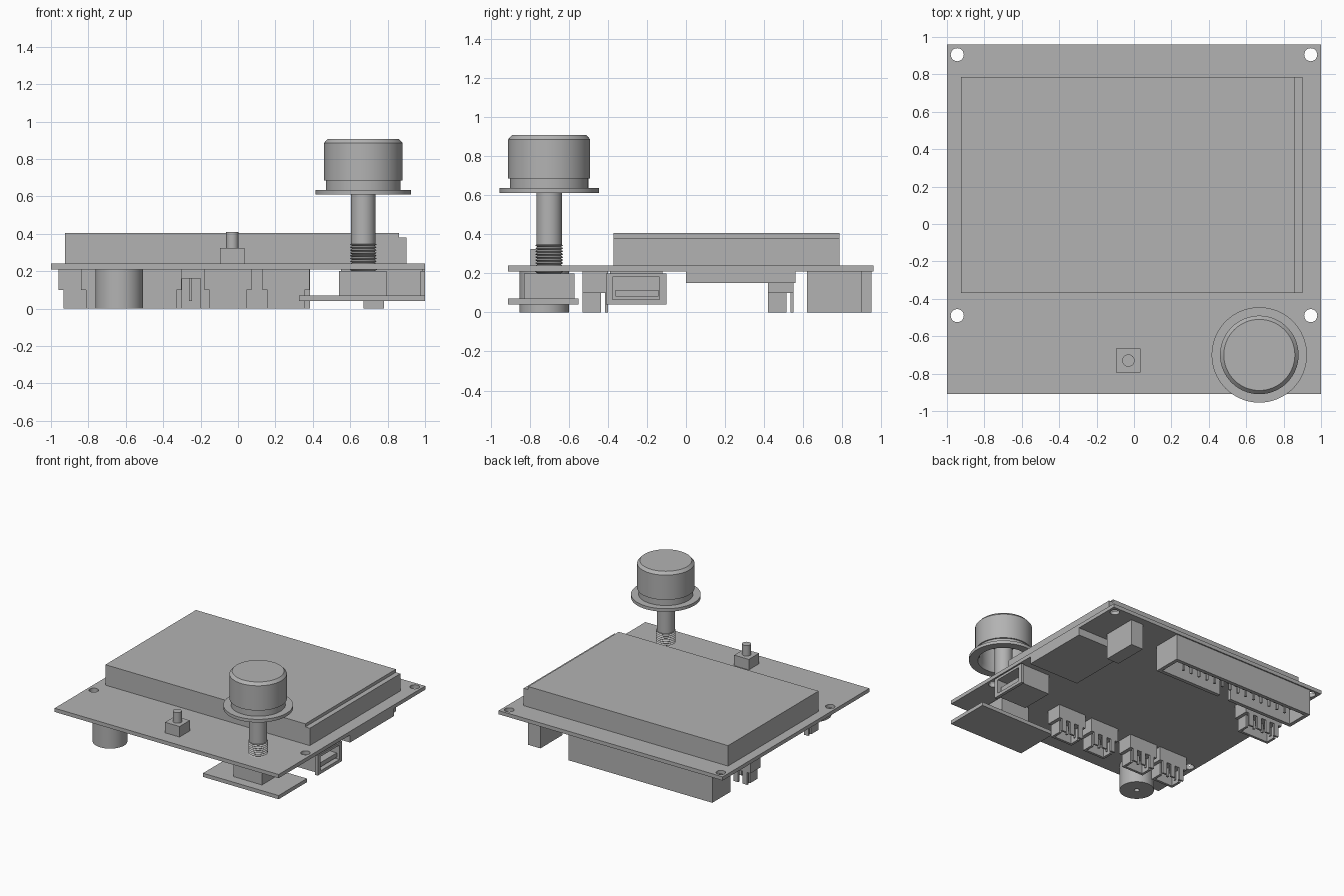
import bpy, bmesh
from math import cos, sin, pi

old = bpy.data.objects.get("Cube")
if old:
    bpy.data.objects.remove(old, do_unlink=True)

grey = bpy.data.materials.new("plain grey")
grey.use_nodes = True
COLOUR = (0.45, 0.45, 0.45, 1)
grey.diffuse_color = COLOUR
grey.node_tree.nodes["Principled BSDF"].inputs["Base Color"].default_value = COLOUR


def finish(bm, name, smooth=False):
    bmesh.ops.recalc_face_normals(bm, faces=bm.faces)
    mesh = bpy.data.meshes.new(name)
    bm.to_mesh(mesh)
    bm.free()
    mesh.materials.append(grey)
    ob = bpy.data.objects.new(name, mesh)
    bpy.context.collection.objects.link(ob)
    if smooth:
        bpy.ops.object.select_all(action='DESELECT')
        ob.select_set(True)
        bpy.context.view_layer.objects.active = ob
        bpy.ops.object.shade_smooth_by_angle()
    return ob


def boxes(name, *spans):
    """One object from boxes given as (x0, x1, y0, y1, z0, z1)."""
    bm = bmesh.new()
    for x0, x1, y0, y1, z0, z1 in spans:
        made = bmesh.ops.create_cube(bm, size=1)["verts"]
        for v in made:
            v.co.x = x1 if v.co.x > 0 else x0
            v.co.y = y1 if v.co.y > 0 else y0
            v.co.z = z1 if v.co.z > 0 else z0
    return finish(bm, name)


def lathe(name, x, y, profile, sides=48):
    """Spin (radius, height) points about an upright axis; radius 0 closes an end."""
    bm = bmesh.new()
    rings = []
    for r, z in profile:
        n = sides if r else 1
        rings.append([bm.verts.new((x + r * cos(2 * pi * i / sides),
                                    y + r * sin(2 * pi * i / sides), z)) for i in range(n)])
    for a, b in zip(rings, rings[1:]):
        for i in range(sides):
            j = (i + 1) % sides
            quad = [a[i % len(a)], a[j % len(a)], b[j % len(b)], b[i % len(b)]]
            bm.faces.new(list(dict.fromkeys(quad)))
    return finish(bm, name, True)


def cut(ob, cutter):
    cutter.hide_render = True
    cutter.hide_set(True)
    mod = ob.modifiers.new("cut", 'BOOLEAN')
    mod.operation = 'DIFFERENCE'
    mod.solver = 'EXACT'
    mod.object = cutter
    bpy.context.view_layer.objects.active = ob
    bpy.ops.object.modifier_apply(modifier=mod.name)
    bpy.data.objects.remove(cutter, do_unlink=True)


# Circuit board with four mounting holes
LOW, TOP = 0.21, 0.24
board = boxes("circuit_board", (-1, 1, -0.91, 0.96, LOW, TOP))
for hx in (-0.945, 0.945):
    for hy in (-0.49, 0.905):
        cut(board, lathe("hole_cutter", hx, hy,
                         [(0, 0.1), (0.035, 0.1), (0.035, 0.4), (0, 0.4)], 24))

# Display and its lower side step
boxes("display", (-0.925, 0.86, -0.37, 0.785, TOP, 0.405))
boxes("display_edge", (0.86, 0.9, -0.37, 0.785, TOP, 0.38))

# Push button
boxes("button_base", (-0.095, 0.035, -0.795, -0.665, TOP, 0.325))
lathe("button_cap", -0.03, -0.73, [(0, 0.32), (0.033, 0.32), (0.033, 0.41), (0, 0.41)], 32)

# Rotary control: carrier plate, body, threaded shaft, hollow knob
KX, KY = 0.67, -0.70
boxes("control_plate", (0.325, 1, -0.91, -0.55, 0.04, 0.07))
boxes("control_body", (0.54, 0.795, -0.83, -0.57, 0.07, 0.2))
thread = [(0, 0.19)]
for i in range(10):
    z = 0.2 + i * 0.015
    thread += [(0.06, z), (0.072, z + 0.0075)]
thread += [(0.06, 0.35), (0, 0.35)]
lathe("threaded_collar", KX, KY, thread)
lathe("shaft", KX, KY, [(0, 0.34), (0.066, 0.34), (0.066, 0.82), (0, 0.82)])
lathe("knob", KX, KY, [
    (0, 0.80), (0.175, 0.80), (0.175, 0.64), (0.19, 0.61), (0.255, 0.61), (0.255, 0.635),
    (0.2, 0.635), (0.2, 0.685), (0.21, 0.685), (0.21, 0.885), (0.19, 0.907), (0, 0.907)], 64)

# Buzzer with a sound hole underneath
lathe("buzzer", -0.635, -0.725,
      [(0, 0.04), (0.02, 0.04), (0.02, 0), (0.127, 0), (0.127, LOW), (0, LOW)])


# Plug sockets opening downwards, with a slotted rear wall
def plug_socket(name, x0, x1, y0, pins):
    y1, step, wall = y0 + 0.13, 0.1, 0.02
    a, b = x0 + 0.028, x1 - 0.028
    parts = [(x0, x1, y0, y1, step, LOW),
             (a, b, y0, y0 + wall, 0, step),
             (a, a + wall, y0, y0 + 0.095, 0, step),
             (b - wall, b, y0, y0 + 0.095, 0, step)]
    tab = (b - a) / (2 * pins - 1)
    for i in range(pins):
        left = a + 2 * i * tab
        parts.append((left, left + tab, y1 - 0.015, y1, 0, step))
        mid = left + tab / 2
        parts.append((mid - 0.008, mid + 0.008, y0 + 0.055, y0 + 0.071, 0.03, step))
    boxes(name, *parts)


for i, x in enumerate((0.13, -0.18, -0.555, -0.84)):
    plug_socket("front_socket_%d" % (i + 1), x, x + 0.253, -0.53, 3)
plug_socket("rear_socket", -0.96, -0.62, 0.42, 4)

# Long rear pin header: open trough with a key notch in its inner wall
X0, X1, Y0, Y1, W = -0.9, 0.385, 0.72, 0.95, 0.03
boxes("rear_header",
      (X0, X1, Y0, Y1, 0.16, LOW),
      (X0, X1, Y1 - W, Y1, 0, 0.16),
      (X0, X0 + W, Y0, Y1 - W, 0, 0.16),
      (X1 - W, X1, Y0, Y1 - W, 0, 0.16),
      (X0 + W, -0.3, Y0, Y0 + W, 0, 0.16),
      (-0.2, X1 - W, Y0, Y0 + W, 0, 0.16))
boxes("header_pins", *[(x - 0.008, x + 0.008, y - 0.008, y + 0.008, 0.04, 0.165)
                       for x in [-0.78 + 0.075 * i for i in range(14)] for y in (0.8, 0.87)])

# Small power block near the rear corner
boxes("power_block", (0.67, 0.78, 0.62, 0.9, 0, LOW))

# Memory card slot on the side edge
boxes("card_slot", (0.55, 1, 0.0, 0.56, 0.15, LOW))

# Side cable port: hollow shell, flared rim and inner tongue
port = boxes("cable_port", (0.72, 0.98, -0.39, -0.12, 0.05, LOW),
             (0.975, 1, -0.41, -0.1, 0.04, 0.2))
bpy.data.objects.remove(port, do_unlink=True)
body = boxes("port_shell", (0.72, 0.99, -0.39, -0.12, 0.05, LOW))
rim = boxes("port_rim", (0.975, 1, -0.41, -0.1, 0.04, 0.2))
for ob in (body, rim):
    cut(ob, boxes("port_cutter", (0.78, 1.1, -0.375, -0.135, 0.065, 0.18)))
boxes("port_tongue", (0.77, 0.98, -0.36, -0.14, 0.08, 0.115))
